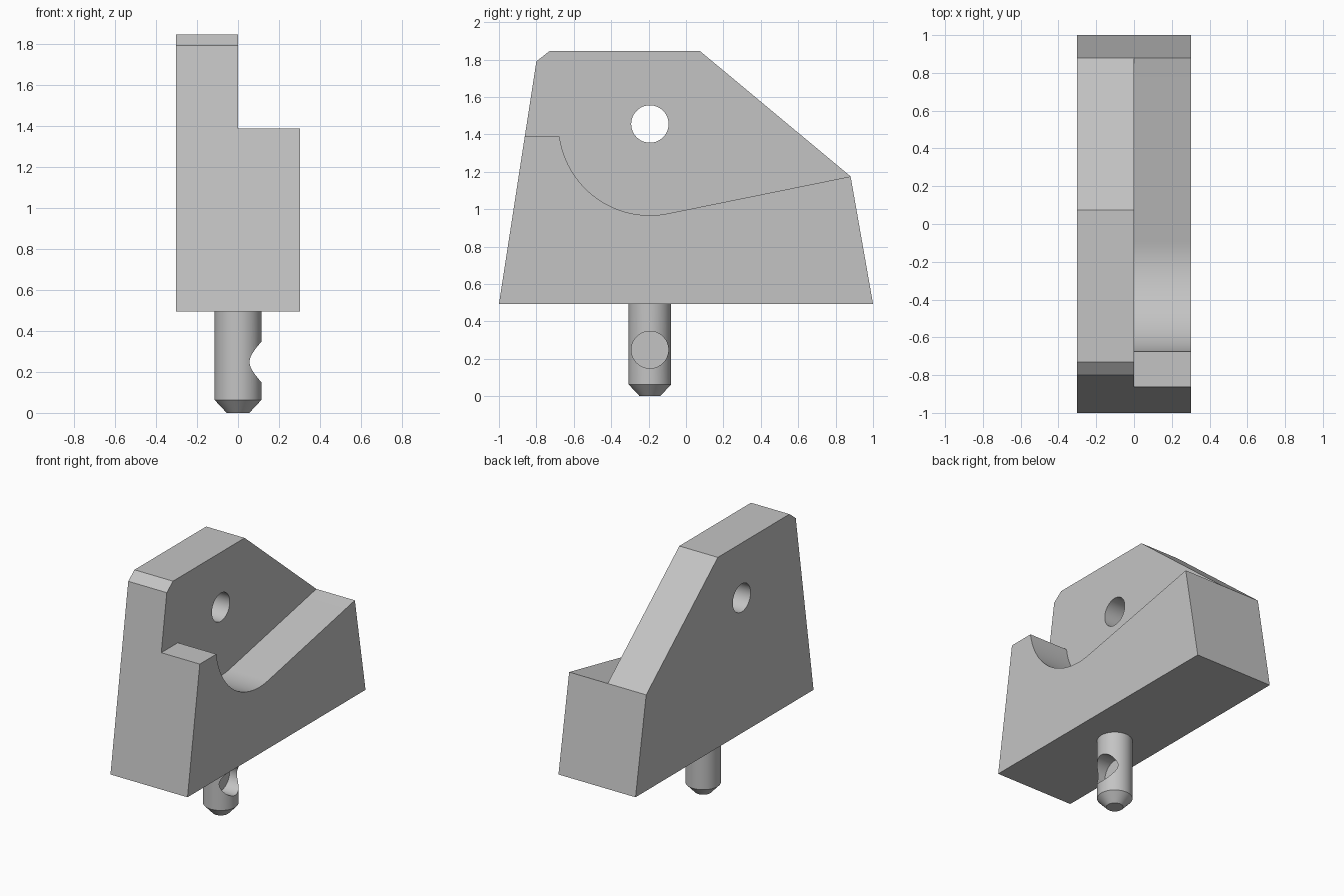
import bpy
import bmesh
from math import sin, cos, acos, atan2, hypot, pi, radians
from mathutils import Matrix, Vector

if "Cube" in bpy.data.objects:
    bpy.data.objects.remove(bpy.data.objects["Cube"], do_unlink=True)

grey = bpy.data.materials.new("plain grey")
grey.use_nodes = True
grey.diffuse_color = (0.55, 0.55, 0.55, 1)
grey.node_tree.nodes["Principled BSDF"].inputs["Base Color"].default_value = grey.diffuse_color

HALF_WIDTH = 0.303
BASE_Z = 0.493
AXIS_Y = -0.193   # shared by the pin, the hole and the round of the notch
HOLE_Z = 1.455


def make_object(name, bm):
    bmesh.ops.recalc_face_normals(bm, faces=bm.faces)
    mesh = bpy.data.meshes.new(name)
    bm.to_mesh(mesh)
    bm.free()
    mesh.materials.append(grey)
    obj = bpy.data.objects.new(name, mesh)
    bpy.context.collection.objects.link(obj)
    return obj


def prism(name, profile, x0, x1):
    """Extrude a (y, z) outline along x."""
    bm = bmesh.new()
    face = bm.faces.new([bm.verts.new((x0, y, z)) for y, z in profile])
    grown = bmesh.ops.extrude_face_region(bm, geom=[face])["geom"]
    verts = [v for v in grown if isinstance(v, bmesh.types.BMVert)]
    bmesh.ops.translate(bm, verts=verts, vec=(x1 - x0, 0, 0))
    return make_object(name, bm)


def circle(y, z, radius, steps=64):
    return [(y + radius * cos(2 * pi * i / steps), z + radius * sin(2 * pi * i / steps))
            for i in range(steps)]


def cut(target, cutter):
    mod = target.modifiers.new("cut", "BOOLEAN")
    mod.operation = "DIFFERENCE"
    mod.solver = "EXACT"
    mod.object = cutter
    cutter.hide_render = True
    bpy.context.view_layer.objects.active = target
    bpy.ops.object.modifier_apply(modifier=mod.name)
    bpy.data.objects.remove(cutter, do_unlink=True)


def smooth(obj):
    bpy.ops.object.select_all(action="DESELECT")
    obj.select_set(True)
    bpy.context.view_layer.objects.active = obj
    bpy.ops.object.shade_smooth_by_angle(angle=radians(25))


# Wedge-shaped body
corner = Vector((0.88, 1.175))
body = prism("body", [(-1, BASE_Z), (1, BASE_Z), corner, (0.075, 1.845),
                      (-0.73, 1.845), (-0.8, 1.79)], -HALF_WIDTH, HALF_WIDTH)

# Notch in the left half: flat ledge, round pocket, then a tangent ramp to the corner
radius, ledge_z = 0.488, 1.387
centre = Vector((AXIS_Y, HOLE_Z))
reach = corner - centre
start = pi + atan2(HOLE_Z - ledge_z, (radius ** 2 - (HOLE_Z - ledge_z) ** 2) ** 0.5)
end = 2 * pi + atan2(reach.y, reach.x) - acos(radius / hypot(*reach))
steps = 40
angles = [start + (end - start) * i / steps for i in range(steps + 1)]
arc = [centre + radius * Vector((cos(a), sin(a))) for a in angles]
ramp_end = corner + (corner - arc[-1]) * 0.4
notch = [(-1.3, ledge_z)] + arc + [ramp_end, (ramp_end.x, 2.2), (-1.3, 2.2)]
cut(body, prism("notch_cutter", notch, 0, 0.6))

# Round hole through the upright plate
cut(body, prism("hole_cutter", circle(AXIS_Y, HOLE_Z, 0.1), -0.6, 0.6))
smooth(body)

# Turned pin with a chamfered tip
bm = bmesh.new()
sides = 64
outline = [(0.055, 0), (0.114, 0.063), (0.114, BASE_Z + 0.02)]
rings = [[bm.verts.new((r * cos(2 * pi * i / sides), AXIS_Y + r * sin(2 * pi * i / sides), z))
          for i in range(sides)] for r, z in outline]
for low, high in zip(rings, rings[1:]):
    for i in range(sides):
        j = (i + 1) % sides
        bm.faces.new((low[i], low[j], high[j], high[i]))
bm.faces.new(rings[0])
bm.faces.new(rings[-1])
pin = make_object("mounting_pin", bm)

# Blind dimple in the left side of the pin
cut(pin, prism("dimple_cutter", circle(AXIS_Y, 0.248, 0.099), 0, 0.4))
smooth(pin)
